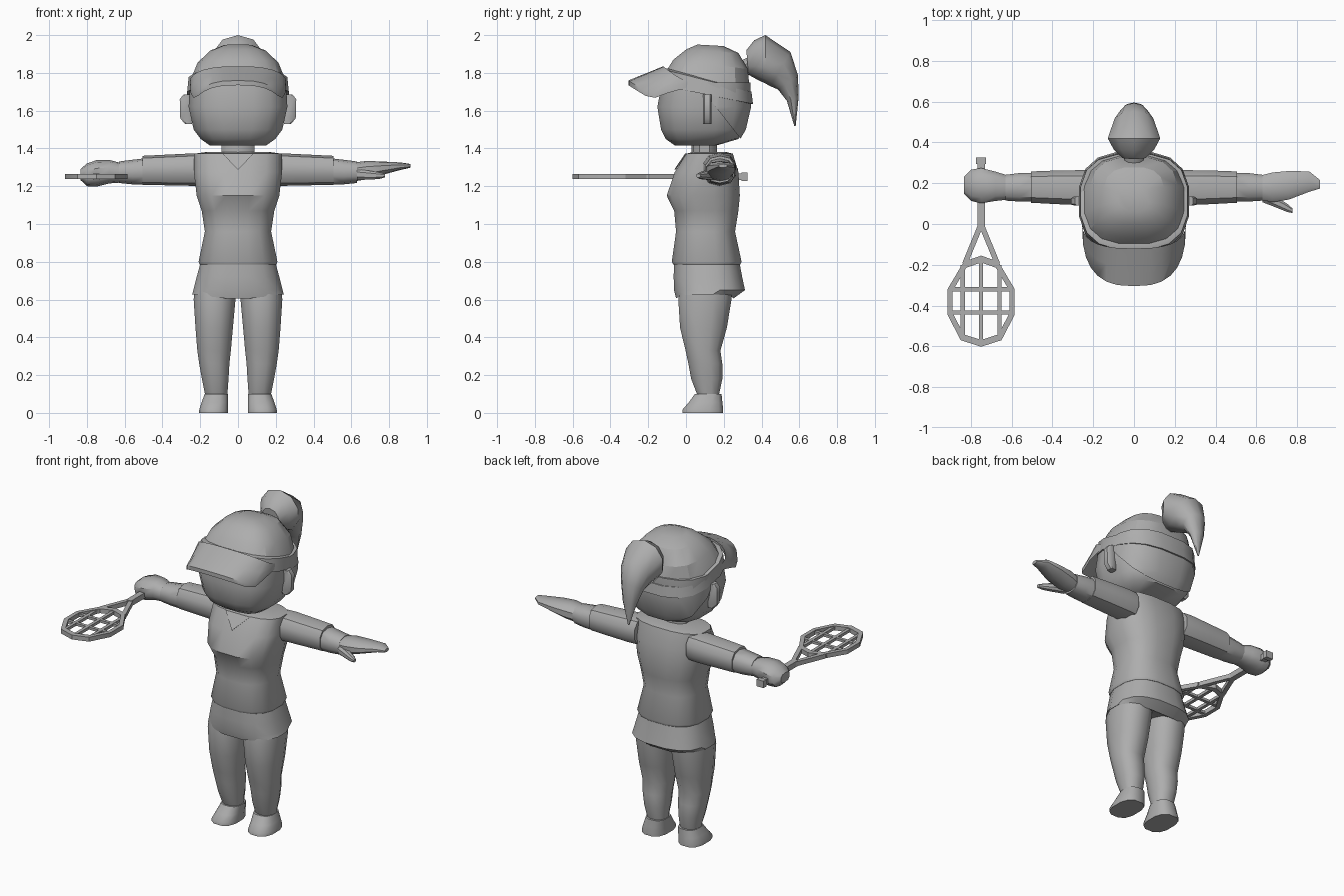
import bpy, bmesh, math
from mathutils import Vector

if "Cube" in bpy.data.objects:
    bpy.data.objects.remove(bpy.data.objects["Cube"])

mat = bpy.data.materials.new("plain grey")
mat.diffuse_color = (0.42, 0.42, 0.42, 1)
mat.use_nodes = True
mat.node_tree.nodes["Principled BSDF"].inputs["Base Color"].default_value = mat.diffuse_color


def finish(name, bm, angle=40):
    bmesh.ops.recalc_face_normals(bm, faces=bm.faces[:])
    me = bpy.data.meshes.new(name)
    bm.to_mesh(me)
    bm.free()
    ob = bpy.data.objects.new(name, me)
    bpy.context.collection.objects.link(ob)
    me.materials.append(mat)
    bpy.ops.object.select_all(action='DESELECT')
    ob.select_set(True)
    bpy.context.view_layer.objects.active = ob
    bpy.ops.object.shade_smooth_by_angle(angle=math.radians(angle))
    return ob


def ring(c, u, v, n=12, p=2.5):
    """Superellipse around c with half axes u and v."""
    c, u, v = Vector(c), Vector(u), Vector(v)
    out = []
    for i in range(n):
        t = 2 * math.pi * (i + 0.5) / n
        a, b = math.cos(t), math.sin(t)
        out.append(c + u * math.copysign(abs(a) ** (2 / p), a)
                   + v * math.copysign(abs(b) ** (2 / p), b))
    return out


def loft_mesh(rings):
    bm = bmesh.new()
    vs = [[bm.verts.new(p) for p in r] for r in rings]
    n = len(vs[0])
    for a, b in zip(vs, vs[1:]):
        for i in range(n):
            j = (i + 1) % n
            bm.faces.new((a[i], a[j], b[j], b[i]))
    bm.faces.new(vs[0])
    bm.faces.new(vs[-1])
    return bm


def loft(name, rings, angle=40):
    return finish(name, loft_mesh(rings), angle)


def level(z, hx, y0, y1, x=0, n=16, p=2.6, z1=None):
    """Ring from front y0 (height z) to back y1 (height z1)."""
    z1 = z if z1 is None else z1
    return ring((x, (y0 + y1) / 2, (z + z1) / 2), (hx, 0, 0),
                (0, (y1 - y0) / 2, (z1 - z) / 2), n, p)


def limb(name, s, rows, n=10, p=2.4):
    """Loft along x: rows of x, y centre, y half, z centre, z half."""
    return loft(name, [ring((s * x, yc, zc), (0, yh, 0), (0, 0, zh), n, p)
                       for x, yc, yh, zc, zh in rows])


def plate(name, pts, z0, z1):
    bm = loft_mesh([[Vector((x, y, z)) for x, y in pts] for z in (z0, z1)])
    return finish(name, bm, 30)


# shirt and neckline
loft("shirt", [level(*r) for r in (
    (0.785, 0.205, -0.07, 0.29), (0.80, 0.212, -0.078, 0.297),
    (0.96, 0.178, -0.055, 0.262), (1.07, 0.195, -0.065, 0.28),
    (1.15, 0.222, -0.105, 0.288), (1.275, 0.237, -0.062, 0.28),
    (1.372, 0.237, 0.0, 0.25), (1.38, 0.18, 0.03, 0.22))])
bm = bmesh.new()
tri = [bm.verts.new(p) for p in ((-0.085, -0.004, 1.374), (0.085, -0.004, 1.374), (0, -0.062, 1.288))]
bm.faces.new(tri)
back = bmesh.ops.extrude_face_region(bm, geom=bm.faces[:])["geom"]
bmesh.ops.translate(bm, vec=(0, 0.009, 0), verts=[g for g in back if isinstance(g, bmesh.types.BMVert)])
finish("neckline", bm)
loft("neck", [level(z, 0.09, 0.03, 0.165, n=10) for z in (1.34, 1.45)])

# shorts, hem lifted at the sides
rings = [level(*r) for r in ((0.80, 0.2, -0.066, 0.285), (0.72, 0.222, -0.068, 0.3),
                             (0.65, 0.24, -0.066, 0.315), (0.598, 0.246, -0.055, 0.255),
                             (0.61, 0.232, -0.045, 0.24))]
for r in rings[3:]:
    for v in r:
        v.z += 0.03 * abs(v.x) / 0.245
loft("shorts", rings)

# legs and shoes
for s, side in ((1, "left"), (-1, "right")):
    rows = ((0.68, .01, .232, -.03, .25), (0.6, .01, .238, -.045, .245),
            (0.45, .024, .228, -.035, .22), (0.33, .035, .218, -.005, .185),
            (0.26, .043, .208, .01, .195), (0.18, .048, .193, .025, .195),
            (0.09, .055, .175, .06, .175))
    loft(side + "_leg", [level(z, (b - a) / 2, y0, y1, s * (a + b) / 2, 12, 2.3)
                         for z, a, b, y0, y1 in rows])
    rows = ((0, .05, .208, -.022, .2), (0.02, .05, .207, -.02, .2),
            (0.055, .05, .195, .012, .195), (0.1, .05, .178, .045, .19))
    loft(side + "_shoe", [level(z, (b - a) / 2, y0, y1, s * (a + b) / 2, 12, 2.6)
                          for z, a, b, y0, y1 in rows])
    # arms
    limb(side + "_sleeve", s, ((.18, .175, .088, 1.288, .085), (.24, .178, .09, 1.288, .086),
                               (.38, .18, .086, 1.286, .081), (.505, .181, .08, 1.284, .077)))
    limb(side + "_forearm", s, ((.49, .18, .074, 1.278, .07), (.56, .18, .073, 1.275, .065),
                                (.63, .178, .066, 1.274, .057)))
    # ears
    loft(side + "_ear", [level(z, hx, .09, .135, s * cx, 8, 4) for z, hx, cx in (
        (1.53, .02, .262), (1.56, .035, .272), (1.66, .037, .273), (1.685, .025, .265))])

# open hand with thumb, and fist
limb("open_hand", 1, ((.61, .178, .06, 1.275, .05), (.68, .18, .076, 1.285, .049),
                      (.76, .19, .073, 1.295, .036), (.86, .208, .052, 1.306, .02),
                      (.912, .195, .022, 1.308, .01)))
limb("thumb", 1, ((.63, .135, .03, 1.262, .03), (.70, .105, .027, 1.258, .025),
                  (.75, .08, .022, 1.256, .018), (.778, .065, .012, 1.256, .01)), 8)
limb("fist", -1, ((.61, .178, .06, 1.27, .05), (.68, .185, .075, 1.277, .062),
                  (.75, .188, .09, 1.268, .07), (.80, .19, .08, 1.26, .06),
                  (.833, .19, .045, 1.262, .03)))

# head
head_rows = ((1.415, .15, -.06, .16), (1.45, .20, -.11, .28), (1.5, .238, -.135, .31),
             (1.62, .265, -.155, .338), (1.75, .258, -.13, .335))
loft("head", [level(*r, p=2.8) for r in head_rows])

# hair: head shell cut along a slanted line
bm = loft_mesh([level(z, a + .008, y0, y1 + .01, p=2.8) for z, a, y0, y1 in head_rows])
bmesh.ops.bisect_plane(bm, geom=bm.verts[:] + bm.edges[:] + bm.faces[:],
                       plane_co=(0, .11, 1.68), plane_no=(0, -.23, -.18), clear_outer=True)
bmesh.ops.holes_fill(bm, edges=[e for e in bm.edges if e.is_boundary], sides=0)
finish("back_hair", bm)

# cap crown with a raised band
loft("cap_crown", [level(z0, hx, y0, y1, 0, 16, 2.7, z1) for z0, y0, z1, y1, hx in (
    (1.79, -.12, 1.66, .345, .262), (1.87, -.07, 1.82, .33, .218),
    (1.925, 0, 1.905, .28, .15), (1.95, .06, 1.942, .2, .075))], 25)
loft("cap_band", [level(z0, hx, y0, y1, 0, 16, 2.7, z1) for z0, y0, z1, y1, hx in (
    (1.735, -.125, 1.635, .345, .262), (1.735, -.138, 1.635, .358, .273),
    (1.82, -.128, 1.70, .35, .265), (1.825, -.105, 1.705, .335, .245))], 30)

# cap brim
bm = bmesh.new()
n, cols = 14, []
for i in range(n + 1):
    t = math.pi * i / n
    c, s = math.cos(t), math.sin(t)
    cx = math.copysign(abs(c) ** 0.75, c)
    sy = s ** 0.75 if s > 1e-6 else 0
    inner = Vector((.255 * cx, .01 - .13 * sy, 1.73 + .08 * s))
    dip = 1.72 - .06 * min(1, s / .5)
    outer = Vector((.255 * cx, .0 - .305 * sy, dip + .075 * max(0, s - .5) / .5))
    cols.append([bm.verts.new(inner.lerp(outer, k / 2)) for k in range(3)])
for a, b in zip(cols, cols[1:]):
    for k in range(2):
        bm.faces.new((a[k], a[k + 1], b[k + 1], b[k]))
bmesh.ops.remove_doubles(bm, verts=bm.verts[:], dist=0.0005)
lid = bmesh.ops.extrude_face_region(bm, geom=bm.faces[:])["geom"]
bmesh.ops.translate(bm, vec=(0, 0, .025), verts=[g for g in lid if isinstance(g, bmesh.types.BMVert)])
finish("cap_brim", bm)


# ponytail and hair tie: rows of y, z, half width, half depth, tilt in degrees
def tail(name, rows):
    loft(name, [ring((0, y, z), (hx, 0, 0), (0, h * math.sin(math.radians(a)), h * math.cos(math.radians(a))), 10, 2.1)
                for y, z, hx, h, a in rows])


tail("hair_tie", [(.27, 1.81, .05, .045, 0), (.34, 1.84, .05, .045, -10)])
tail("ponytail", [(.325, 1.855, .06, .065, -5), (.37, 1.868, .105, .105, -5), (.42, 1.872, .135, .128, 0),
                  (.50, 1.82, .10, .105, 30), (.54, 1.75, .07, .065, 55),
                  (.565, 1.66, .045, .032, 75), (.577, 1.52, .004, .004, 85)])

# racket
RX, Z0, Z1 = -0.75, 1.237, 1.265
half = [(0, -.155), (.085, -.185), (.165, -.32), (.165, -.445), (.1, -.57), (0, -.602)]
outline = half + [(-x, y) for x, y in half[-2:0:-1]]
bm = bmesh.new()
loops = []
for z, k in ((Z0, 1), (Z0, .85), (Z1, .85), (Z1, 1)):
    loops.append([bm.verts.new((RX + x * k, -.38 + (y + .38) * k, z)) for x, y in outline])
m = len(outline)
for a, b in zip(loops, loops[1:] + loops[:1]):
    for i in range(m):
        j = (i + 1) % m
        bm.faces.new((a[i], a[j], b[j], b[i]))
finish("racket_frame", bm, 30)


def bar(name, x0, y0, x1, y1, w, z0, z1):
    d = (Vector((x1, y1)) - Vector((x0, y0))).normalized() * w / 2
    q = [(x0 - d.y, y0 + d.x), (x0 + d.y, y0 - d.x), (x1 + d.y, y1 - d.x), (x1 - d.y, y1 + d.x)]
    plate(name, [(RX + x, y) for x, y in q], z0, z1)


bar("racket_handle", 0, .31, 0, -.03, .036, 1.233, 1.268)
bar("racket_butt", 0, .325, 0, .295, .048, 1.228, 1.272)
for s in (-1, 1):
    bar("racket_throat", s * .006, -.015, s * .08, -.195, .026, Z0, Z1)
for x, top, low in ((-.09, -.2, -.56), (0, -.17, -.59), (.09, -.2, -.56)):
    bar("long_string", x, top, x, low, .02, 1.242, 1.26)
for y in (-.32, -.435):
    bar("cross_string", -.155, y, .155, y, .02, 1.243, 1.259)
